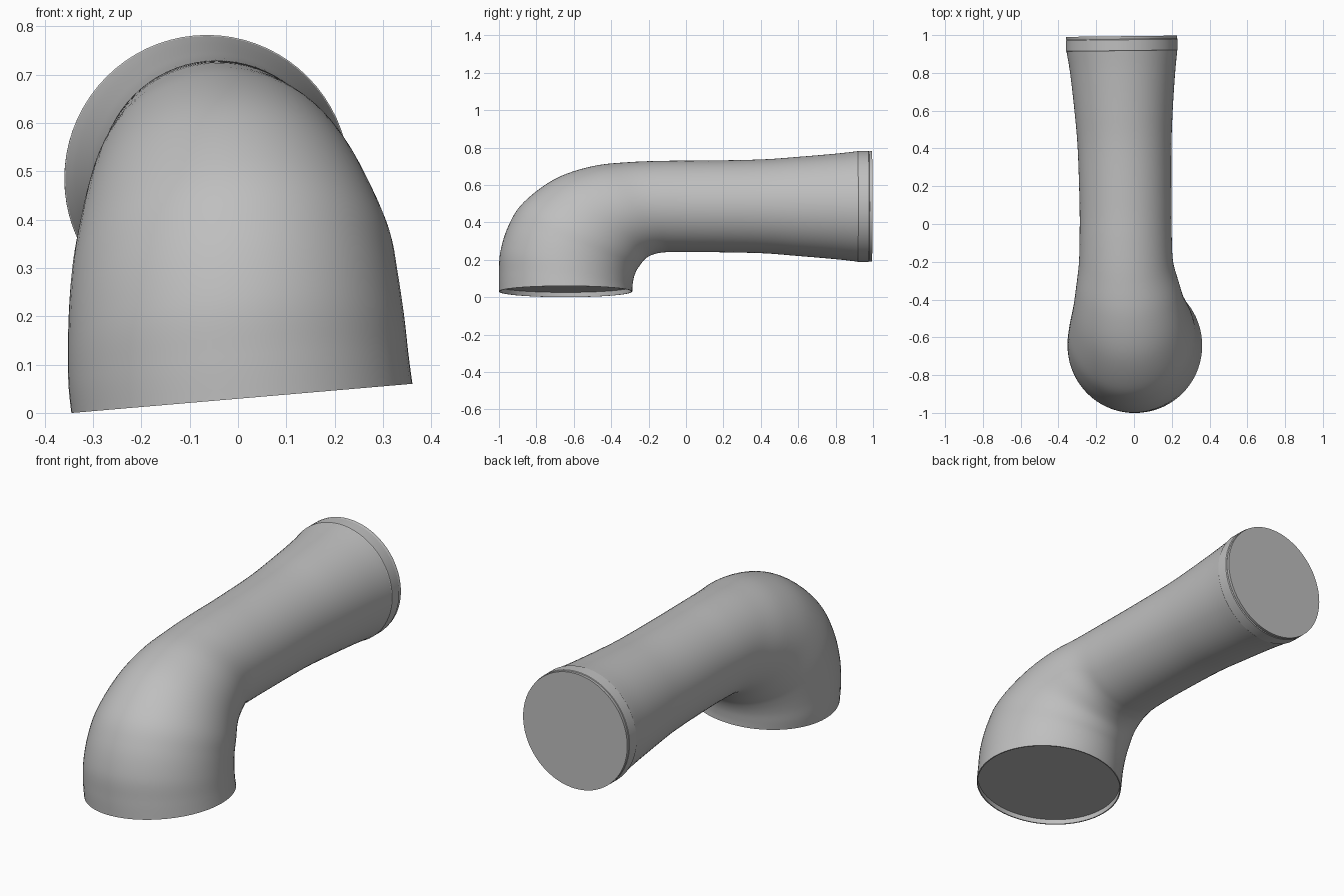
import bpy, bmesh, math
from mathutils import Vector

cube = bpy.data.objects.get("Cube")
if cube:
    bpy.data.objects.remove(cube, do_unlink=True)

SEGMENTS = 72
STEPS = 6

grey = bpy.data.materials.new("duct_grey")
grey.use_nodes = True
colour = (0.52, 0.52, 0.52, 1)
grey.diffuse_color = colour
grey.node_tree.nodes["Principled BSDF"].inputs["Base Color"].default_value = colour


def ring(outer, inner, centre_x, half_width):
    """Elliptical section between an outer-bend and an inner-bend point."""
    outer, inner = Vector((centre_x, *outer)), Vector((centre_x, *inner))
    centre, arm = (outer + inner) / 2, (outer - inner) / 2
    # the mouth leans sideways, the far end is turned slightly
    side = Vector((1, 0.04 * arm.z, -0.24 * arm.y)) * half_width
    points = []
    for i in range(SEGMENTS):
        a = math.tau * i / SEGMENTS
        points.append(centre + side * math.cos(a) + arm * math.sin(a))
    return points


def resize(points, scale, shift):
    """Copy a ring, scaled about its centre and moved."""
    centre = sum(points, Vector()) / len(points)
    return [centre + (p - centre) * scale + Vector(shift) for p in points]


def loft(name, rings, cap_start=True, cap_end=True):
    bm = bmesh.new()
    loops = [[bm.verts.new(p) for p in r] for r in rings]
    for a, b in zip(loops, loops[1:]):
        for i in range(SEGMENTS):
            j = (i + 1) % SEGMENTS
            bm.faces.new((a[i], a[j], b[j], b[i]))
    if cap_start:
        bm.faces.new(loops[0][::-1])
    if cap_end:
        bm.faces.new(loops[-1])
    bmesh.ops.recalc_face_normals(bm, faces=bm.faces)
    mesh = bpy.data.meshes.new(name)
    bm.to_mesh(mesh)
    bm.free()
    mesh.materials.append(grey)
    obj = bpy.data.objects.new(name, mesh)
    bpy.context.collection.objects.link(obj)
    bpy.ops.object.select_all(action="DESELECT")
    obj.select_set(True)
    bpy.context.view_layer.objects.active = obj
    bpy.ops.object.shade_smooth_by_angle(angle=math.radians(30))
    return obj


def spline(p, q, r, s, t):
    """Catmull-Rom blend between q and r."""
    return [b + t * (c - a + t * (2*a - 5*b + 4*c - d + t * (3*b - a - 3*c + d))) / 2
            for a, b, c, d in zip(p, q, r, s)]


# Sections: outer y, outer z, inner y, inner z, centre x, half width
sections = [
    (-1, .03, -.287, .03, .008, .353),
    (-1, .12, -.286, .06, .001, .352),
    (-.993, .24, -.28, .10, -.004, .348),
    (-.95, .38, -.268, .135, -.009, .34),
    (-.87, .505, -.25, .165, -.013, .328),
    (-.7, .632, -.215, .207, -.024, .298),
    (-.5, .70, -.17, .23, -.033, .273),
    (-.3, .722, -.12, .239, -.042, .25),
    (-.1, .729, -.06, .241, -.044, .244),
    (.1, .73, .1, .241, -.045, .243),
    (.4, .736, .4, .235, -.05, .248),
    (.6, .75, .6, .22, -.055, .26),
    (.8, .767, .8, .203, -.06, .278),
    (.915, .78, .915, .19, -.064, .293),
]

# Curved duct, with a shallow recessed mouth underneath
padded = [sections[0], *sections, sections[-1]]
duct_rings = []
for k in range(len(sections) - 1):
    for step in range(STEPS):
        s = spline(*padded[k:k + 4], step / STEPS)
        duct_rings.append(ring(s[:2], s[2:4], *s[4:]))
last = sections[-1]
end_ring = ring(last[:2], last[2:4], *last[4:])
duct_rings.append(end_ring)
mouth = duct_rings[0]
mouth_recess = [resize(mouth, 0.985, (0, 0, 0.025)), resize(mouth, 0.985, (0, 0, 0))]
loft("curved_duct", mouth_recess + duct_rings, cap_end=False)

# Straight collar on the flared end
loft("end_collar", [end_ring,
                    resize(end_ring, 1.008, (0, 0.003, 0)),
                    resize(end_ring, 1.008, (0, 0.06, 0)),
                    resize(end_ring, 0.995, (0, 0.064, 0))])

# Thin disc closing the collar
loft("end_cap", [resize(end_ring, 0.995, (-0.002, 0.062, 0)),
                 resize(end_ring, 1.002, (-0.002, 0.066, 0)),
                 resize(end_ring, 1.002, (-0.002, 0.079, 0))])
